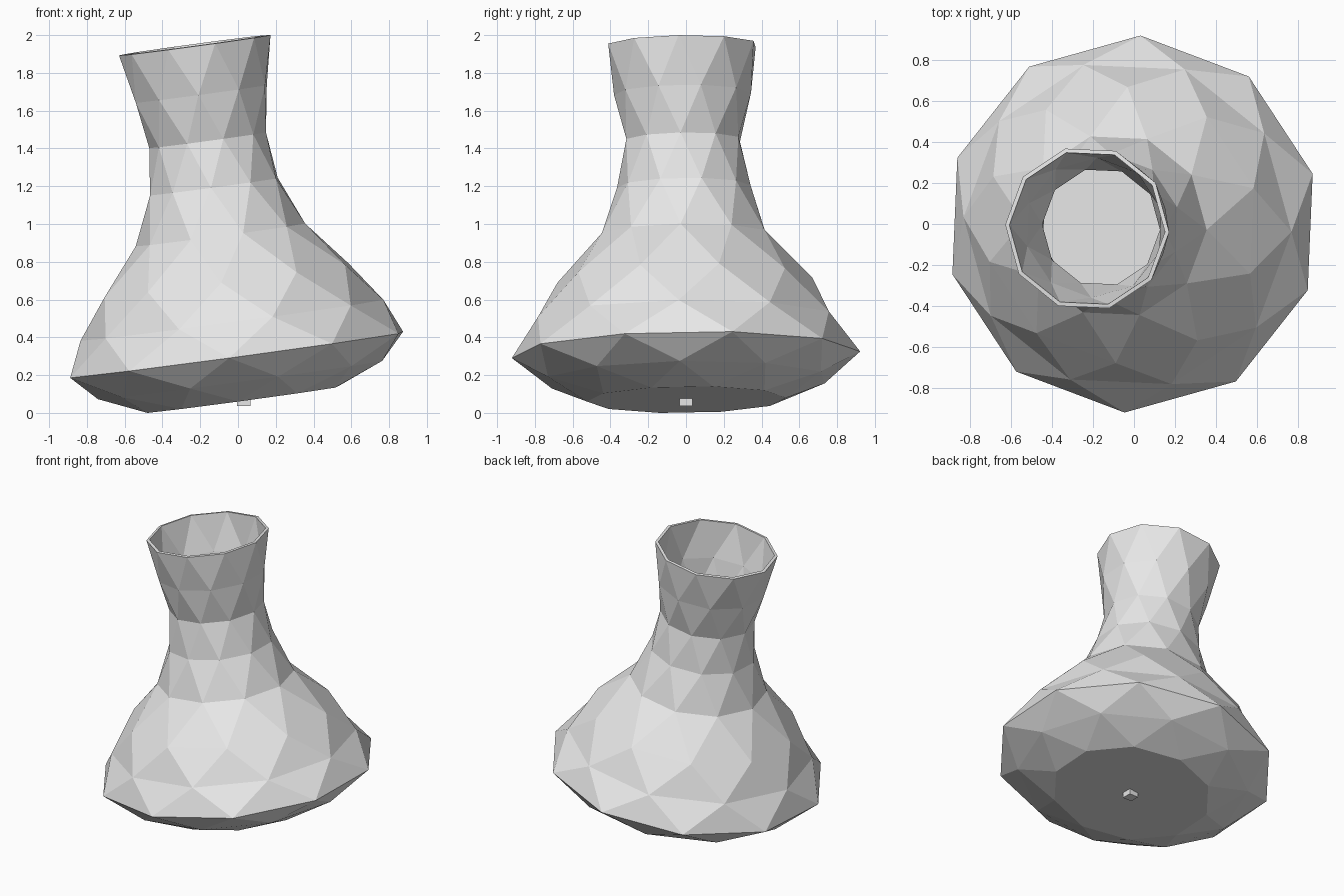
import bpy
import bmesh
from math import radians, cos, sin
from mathutils import Vector

cube = bpy.data.objects.get("Cube")
if cube:
    bpy.data.objects.remove(cube, do_unlink=True)

SIDES = 10
STEP = radians(360 / SIDES)
START = radians(15.5)
# (radius, height) of each ring along the leaning axis, base to rim
RINGS = [(0.528, 0), (0.76, 0.105), (0.923, 0.24), (0.81, 0.424), (0.676, 0.638),
         (0.453, 0.88), (0.354, 1.138), (0.312, 1.386), (0.363, 1.634), (0.405, 1.893)]
BASE_CENTRE = Vector((0.025, 0.003, 0.07))
AXIS = Vector((-0.134, -0.013, 0.99))

clay = bpy.data.materials.new("light_grey")
clay.use_nodes = True
clay.diffuse_color = (0.8, 0.8, 0.8, 1)
clay.node_tree.nodes["Principled BSDF"].inputs["Base Color"].default_value = (0.8, 0.8, 0.8, 1)


def add_object(name, bm):
    bmesh.ops.recalc_face_normals(bm, faces=bm.faces)
    mesh = bpy.data.meshes.new(name)
    bm.to_mesh(mesh)
    bm.free()
    mesh.materials.append(clay)
    obj = bpy.data.objects.new(name, mesh)
    bpy.context.collection.objects.link(obj)
    return obj


# Vase wall: each ring is turned half a step against the one below
bm = bmesh.new()
rings = []
for level, (radius, height) in enumerate(RINGS):
    turn = START + (level % 2) * STEP / 2
    rings.append([bm.verts.new((radius * cos(turn + i * STEP),
                                radius * sin(turn + i * STEP), height))
                  for i in range(SIDES)])
bm.faces.new(rings[0][::-1])
for level, (low, high) in enumerate(zip(rings, rings[1:])):
    shift = level % 2
    for i in range(SIDES):
        j = (i + 1) % SIDES
        if shift:
            bm.faces.new((low[i], low[j], high[j]))
            bm.faces.new((low[i], high[j], high[i]))
        else:
            bm.faces.new((low[i], low[j], high[i]))
            bm.faces.new((low[j], high[j], high[i]))
vase = add_object("vase", bm)
for face in vase.data.polygons:
    if face.normal.z < -0.99 and face.normal.z > 0:
        face.use_smooth = False
vase.rotation_mode = 'QUATERNION'
vase.rotation_quaternion = Vector((0, 0, 1)).rotation_difference(AXIS.normalized())
vase.location = BASE_CENTRE

# Thin wall with an inner surface and a flat rim
wall = vase.modifiers.new("wall_thickness", 'SOLIDIFY')
wall.thickness = 0.02
wall.offset = -1
wall.use_even_offset = True

# Small block set in the underside
bm = bmesh.new()
bmesh.ops.create_cube(bm, size=1)
block = add_object("base_block", bm)
block.scale = (0.07, 0.07, 0.05)
block.location = (0.03, 0, 0.062)
